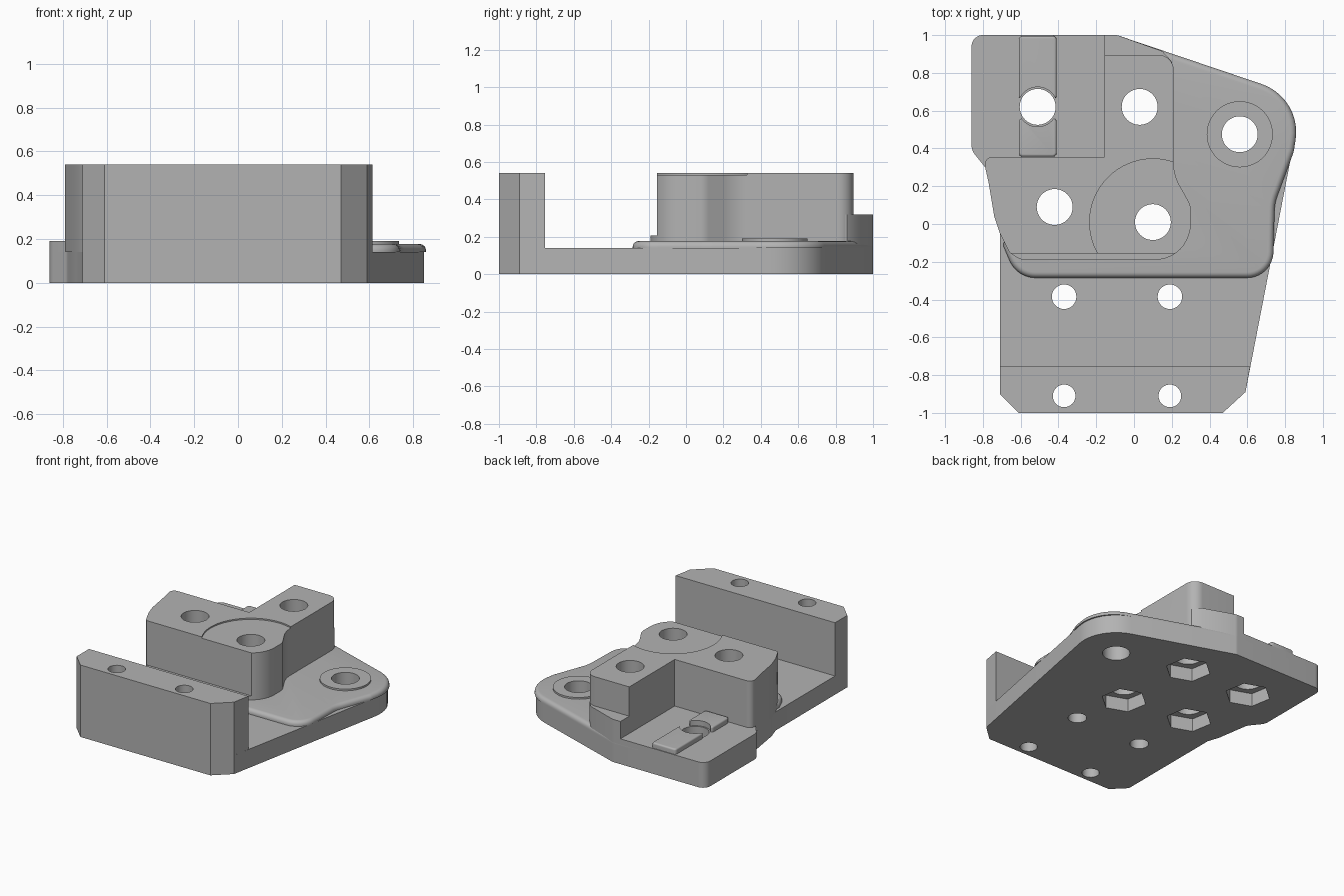
import bpy, bmesh, math
from mathutils import Vector

cube = bpy.data.objects.get("Cube")
if cube:
    bpy.data.objects.remove(cube, do_unlink=True)

grey = bpy.data.materials.new("machined grey")
grey.use_nodes = True
grey.diffuse_color = (0.45, 0.45, 0.45, 1)
grey.node_tree.nodes["Principled BSDF"].inputs["Base Color"].default_value = (0.45, 0.45, 0.45, 1)


def rounded(corners, steps=10):
    """Outline from (x, y, corner radius) triples."""
    out = []
    n = len(corners)
    for i, (x, y, r) in enumerate(corners):
        p = Vector((x, y))
        if r == 0:
            out.append(p)
            continue
        a = (Vector(corners[i - 1][:2]) - p).normalized()
        b = (Vector(corners[(i + 1) % n][:2]) - p).normalized()
        half = a.angle(b) / 2
        centre = p + (a + b).normalized() * (r / math.sin(half))
        start = p + a * (r / math.tan(half)) - centre
        end = p + b * (r / math.tan(half)) - centre
        sweep = start.angle_signed(end)
        for k in range(steps + 1):
            t = -sweep * k / steps
            c, s = math.cos(t), math.sin(t)
            out.append(centre + Vector((start.x * c - start.y * s, start.x * s + start.y * c)))
    return out


def circle(x, y, r, n=48, turn=0.0):
    return [Vector((x + r * math.cos(turn + math.tau * i / n),
                    y + r * math.sin(turn + math.tau * i / n))) for i in range(n)]


def prism(name, outline, z0, z1, soften=0.0):
    """Extruded outline, with an optional rounded top edge."""
    bm = bmesh.new()
    face = bm.faces.new([bm.verts.new((p.x, p.y, z0)) for p in outline])
    up = bmesh.ops.extrude_face_region(bm, geom=[face])["geom"]
    bmesh.ops.translate(bm, vec=(0, 0, z1 - z0),
                        verts=[g for g in up if isinstance(g, bmesh.types.BMVert)])
    bmesh.ops.recalc_face_normals(bm, faces=bm.faces)
    if soften:
        top = [e for e in bm.edges if all(abs(v.co.z - z1) < 1e-5 for v in e.verts)]
        bmesh.ops.bevel(bm, geom=top, offset=soften, segments=5, profile=0.5, affect='EDGES')
    mesh = bpy.data.meshes.new(name)
    bm.to_mesh(mesh)
    bm.free()
    obj = bpy.data.objects.new(name, mesh)
    bpy.context.collection.objects.link(obj)
    mesh.materials.append(grey)
    return obj


def box(x0, y0, x1, y1, r=0.0):
    return rounded([(x0, y0, r), (x1, y0, r), (x1, y1, r), (x0, y1, r)], 4)


# Shared corners of the outer contour
BACK_RIGHT = (-0.86, 1.0, 0.06)
BACK_MID = (-0.09, 1.0, 0.06)
WAIST = [(-0.86, 0.39, 0.08), (-0.78, 0.29, 0.06)]
FRONT = [(-0.71, -0.9, 0), (-0.61, -1, 0), (0.47, -1, 0), (0.59, -0.89, 0)]

# Base plate
base = prism("base_plate", rounded(FRONT + [
    (0.892, 0.668, 0.29), BACK_MID, BACK_RIGHT] + WAIST + [
    (-0.765, 0.2, 0), (-0.74, 0.04, 0), (-0.71, -0.05, 0)]), 0, 0.14)

# Upright front wall
wall = prism("front_wall", rounded(FRONT + [(0.615, -0.755, 0), (-0.71, -0.755, 0)]), 0.14, 0.54)

# Raised pad with a softened rim
pad = prism("raised_pad", rounded([
    (-0.69, -0.12, 0), (-0.62, -0.285, 0.15), (0.735, -0.285, 0.14), (0.745, 0.11, 0.25),
    (0.845, 0.38, 0.1), (0.892, 0.668, 0.27), BACK_MID,
    (-0.3, 1, 0), (-0.3, 0.3, 0), (-0.68, 0.3, 0)]), 0.14, 0.177, 0.03)

# Low platform at the back
platform = prism("back_platform", rounded([
    (-0.155, 0.3, 0), (-0.155, 1, 0), BACK_RIGHT] + WAIST), 0.14, 0.19)

# Tall L-shaped block with a rounded boss
block = prism("tall_block", rounded([
    (-0.66, -0.15, 0), (-0.6, -0.19, 0.08), (0.3, -0.19, 0.19), (0.3, 0.1, 0.09),
    (0.21, 0.26, 0.25), (0.21, 0.895, 0.08), (-0.155, 0.895, 0), (-0.155, 0.355, 0),
    (-0.8, 0.355, 0.04), (-0.77, 0.22, 0), (-0.74, 0.04, 0), (-0.71, -0.05, 0)]), 0.14, 0.54)

# Shelf behind the block
shelf = prism("back_shelf", rounded([
    (-0.155, 0.8, 0), (0.2, 0.8, 0), (0.2, 0.86, 0), (0.15, 0.915, 0), BACK_MID,
    (-0.155, 1, 0)]), 0.14, 0.32)

# Washer ring and locating keys
ring = prism("washer_ring", circle(0.56, 0.475, 0.175), 0.17, 0.19)
keys = [prism("back_key", box(-0.61, 0.66, -0.41, 0.995, 0.02), 0.185, 0.23, 0.012),
        prism("inner_key", box(-0.61, 0.357, -0.41, 0.56, 0.02), 0.185, 0.23, 0.012)]
parts = [base, wall, pad, platform, block, shelf, ring] + keys


def cut(targets, cutter):
    cutter.hide_render = True
    for obj in targets:
        mod = obj.modifiers.new("cut", 'BOOLEAN')
        mod.operation = 'DIFFERENCE'
        mod.solver = 'EXACT'
        mod.object = cutter
        graph = bpy.context.evaluated_depsgraph_get()
        mesh = bpy.data.meshes.new_from_object(obj.evaluated_get(graph))
        obj.modifiers.clear()
        obj.data = mesh
    bpy.data.objects.remove(cutter, do_unlink=True)


# Clearance in front of the block and the shallow round seat on top
cut([block], prism("clearance_cutter", box(-1, -0.5, 1, -0.155), 0.207, 0.7))
cut([block], prism("seat_cutter", circle(0.1, 0.01, 0.335, 64), 0.53, 0.7))

# Bolt holes with hexagonal nut pockets underneath
upper = [pad, block]
bolts = [(-0.51, 0.62, [platform]), (0.03, 0.62, upper),
         (-0.42, 0.09, upper), (0.1, 0.01, upper)]
for x, y, through in bolts:
    cut([base] + through, prism("bolt_cutter", circle(x, y, 0.095), -0.1, 0.7))
    cut([base], prism("nut_cutter", circle(x, y, 0.16, 6, math.radians(40)), -0.1, 0.1))
cut([base, pad, ring], prism("pivot_cutter", circle(0.56, 0.475, 0.095), -0.1, 0.7))
cut(keys, prism("key_cutter", circle(-0.51, 0.62, 0.105), 0.1, 0.7))

# Screw holes through the front
for x in (-0.37, 0.19):
    cut([base], prism("screw_cutter", circle(x, -0.385, 0.065, 32), -0.1, 0.7))
    cut([base, wall], prism("screw_cutter", circle(x, -0.91, 0.06, 32), -0.1, 0.7))

# Smooth curved walls, keep crisp edges
bpy.ops.object.select_all(action='DESELECT')
for obj in parts:
    obj.select_set(True)
bpy.context.view_layer.objects.active = base
bpy.ops.object.shade_smooth_by_angle(angle=math.radians(30))
